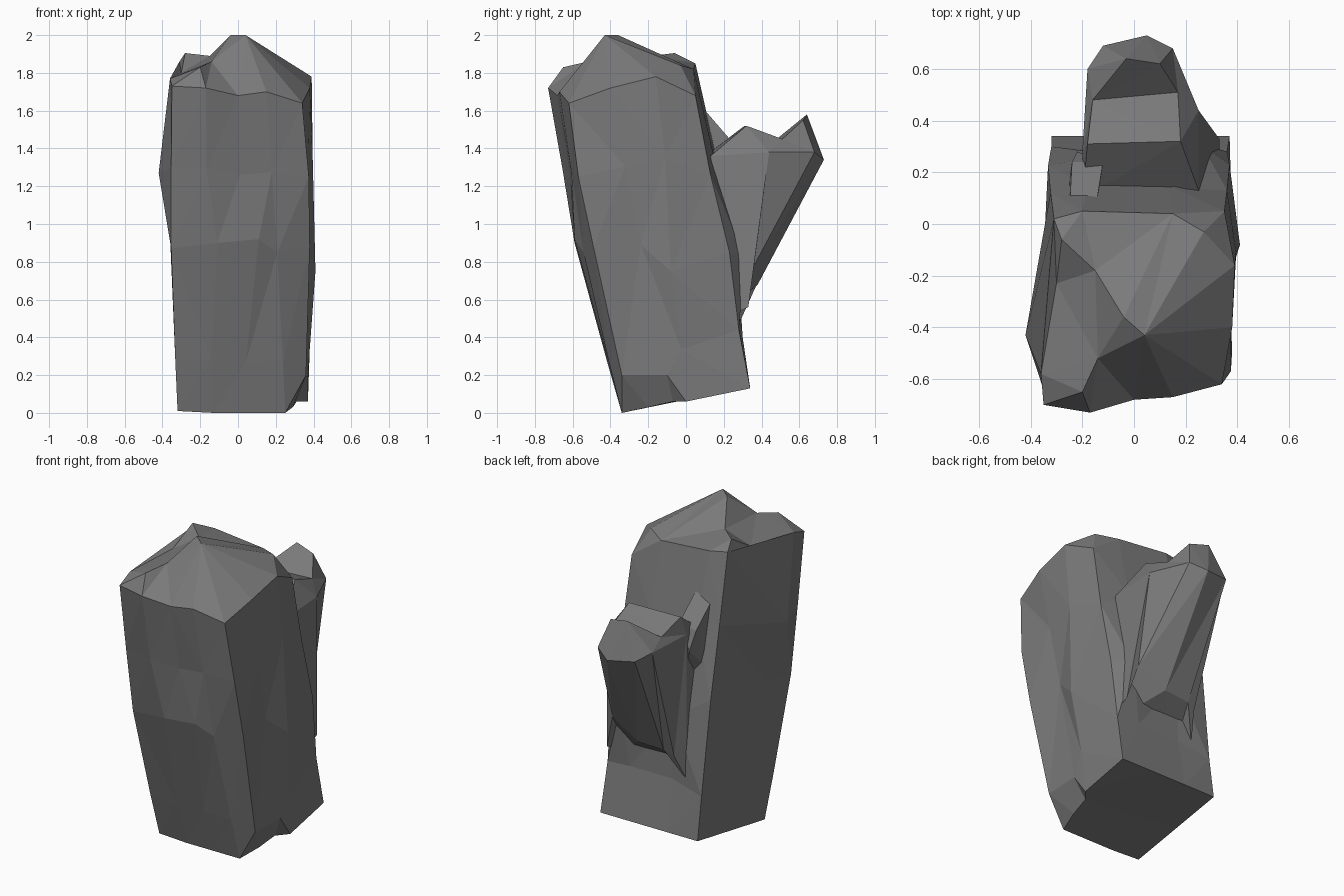
import bpy, bmesh
from mathutils import Vector

stone = bpy.data.materials.new("dark_stone")
stone.diffuse_color = (.195, .195, .195, 1)


def finish(bm, name):
    bmesh.ops.triangulate(bm, faces=bm.faces[:])
    bmesh.ops.recalc_face_normals(bm, faces=bm.faces[:])
    me = bpy.data.meshes.new(name)
    bm.to_mesh(me)
    bm.free()
    me.materials.append(stone)
    ob = bpy.data.objects.new(name, me)
    bpy.context.collection.objects.link(ob)
    return ob


def loft(name, rings, cap_points, cap_faces):
    """Skin the rings, close the bottom, facet the top with extra cap points."""
    bm = bmesh.new()
    vs = [[bm.verts.new(p) for p in r] for r in rings]
    n = len(rings[0])
    for a, b in zip(vs, vs[1:]):
        for i in range(n):
            j = (i + 1) % n
            bm.faces.new((a[i], a[j], b[j], b[i]))
    bm.faces.new(vs[0][::-1])
    top = vs[-1] + [bm.verts.new(p) for p in cap_points]
    for f in cap_faces:
        bm.faces.new([top[i] for i in f])
    return finish(bm, name)


def between(bottom, top, t, sx, sy, moved):
    """Ring between two outlines, swollen about its middle, some corners moved."""
    ring = [Vector(a).lerp(Vector(b), t) for a, b in zip(bottom, top)]
    c = sum(ring, Vector()) / len(ring)
    ring = [Vector((c.x + (p.x - c.x) * sx, c.y + (p.y - c.y) * sy, p.z)) for p in ring]
    for i, p in moved.items():
        ring[i] = Vector(p)
    return ring


# main leaning column: slanted foot and shoulder outline
foot = [(-.32, -.34, .01), (-.13, -.34, 0), (.05, -.34, 0), (.25, -.34, 0),
        (.29, -.2, .03), (.31, -.07, .06), (.37, 0, .06), (.37, .34, .13),
        (.15, .34, .13), (-.1, .34, .13), (-.32, .34, .13), (-.32, 0, .07)]
shoulder = [(-.35, -.70, 1.73), (-.17, -.73, 1.72), (0, -.68, 1.68), (.15, -.67, 1.70),
            (.34, -.62, 1.64), (.38, -.4, 1.72), (.39, -.16, 1.78), (.35, .05, 1.68),
            (.15, .04, 1.82), (-.2, .05, 1.85), (-.31, .02, 1.86), (-.36, -.58, 1.77)]
low = between(foot, shoulder, .16, 1.02, 1.05,
              {4: (.36, -.34, .2), 5: (.37, -.1, .2), 7: (.36, .28, .44),
               8: (.2, .28, .45), 9: (-.1, .28, .45), 10: (-.32, .3, .4)})
mid = between(foot, shoulder, .5, 1.05, 1.12,
              {1: (-.11, -.59, .9), 2: (.11, -.59, .92), 4: (.38, -.49, .88),
               6: (.41, -.08, .75), 7: (.37, .23, .85), 8: (.26, .31, .82),
               9: (-.1, .27, .85)})
high = between(foot, shoulder, .75, 1.03, 1.06,
               {4: (.375, -.57, 1.25), 7: (.36, .13, 1.26), 11: (-.42, -.43, 1.27)})
crown = [(-.04, -.36, 2), (.04, -.43, 2), (-.15, -.18, 1.89), (-.28, -.06, 1.905),
         (-.30, -.23, 1.8), (-.14, -.52, 1.86), (-.2, -.65, 1.83), (.27, -.03, 1.84)]
loft("main_rock_column", [foot, low, mid, high, shoulder], crown, [
    (13, 2, 3), (13, 3, 4), (13, 4, 5), (13, 5, 6), (13, 6, 19), (6, 7, 19),
    (19, 7, 8), (13, 19, 8), (12, 13, 8), (12, 8, 14), (14, 8, 9), (14, 9, 15),
    (14, 15, 16), (15, 9, 10), (16, 15, 10), (11, 16, 10), (17, 16, 11),
    (17, 14, 16), (12, 14, 17), (12, 17, 13), (17, 2, 13), (17, 1, 2),
    (17, 18, 1), (18, 0, 1), (18, 11, 0), (17, 11, 18)])

# smaller rock branching from the back
root = [(-.2, .1, .46), (-.2, .28, .47), (-.16, .35, .64), (-.1, .37, .67),
        (.08, .38, .68), (.27, .36, .78), (.33, .33, .56), (.33, .12, .46)]
rim = [(-.2, .1, 1.36), (-.2, .28, 1.4), (-.18, .6, 1.4), (-.12, .69, 1.36),
       (.05, .73, 1.34), (.15, .68, 1.38), (.25, .44, 1.38), (.25, .13, 1.36)]
teeth = [(-.18, .31, 1.52), (.18, .32, 1.52), (-.16, .48, 1.45), (.17, .51, 1.45),
         (-.03, .64, 1.58), (.1, .62, 1.55)]
loft("back_rock_branch", [root, rim], teeth, [
    (0, 7, 9, 8), (0, 8, 1), (8, 9, 11, 10), (8, 10, 2, 1), (10, 11, 13, 12),
    (10, 12, 2), (2, 12, 3), (3, 12, 4), (4, 12, 13), (4, 13, 5), (5, 13, 11),
    (5, 11, 6), (11, 9, 6), (9, 7, 6)])

# small shard wedged between the two
bm = bmesh.new()
for p in [(-.25, .05, 1.6), (-.15, .05, 1.66), (-.24, .24, 1.42), (-.12, .24, 1.44),
          (-.22, .28, 1.3), (-.26, .1, 1.1), (-.12, .2, 1.0)]:
    bm.verts.new(p)
bmesh.ops.convex_hull(bm, input=bm.verts[:])
finish(bm, "wedged_shard")
